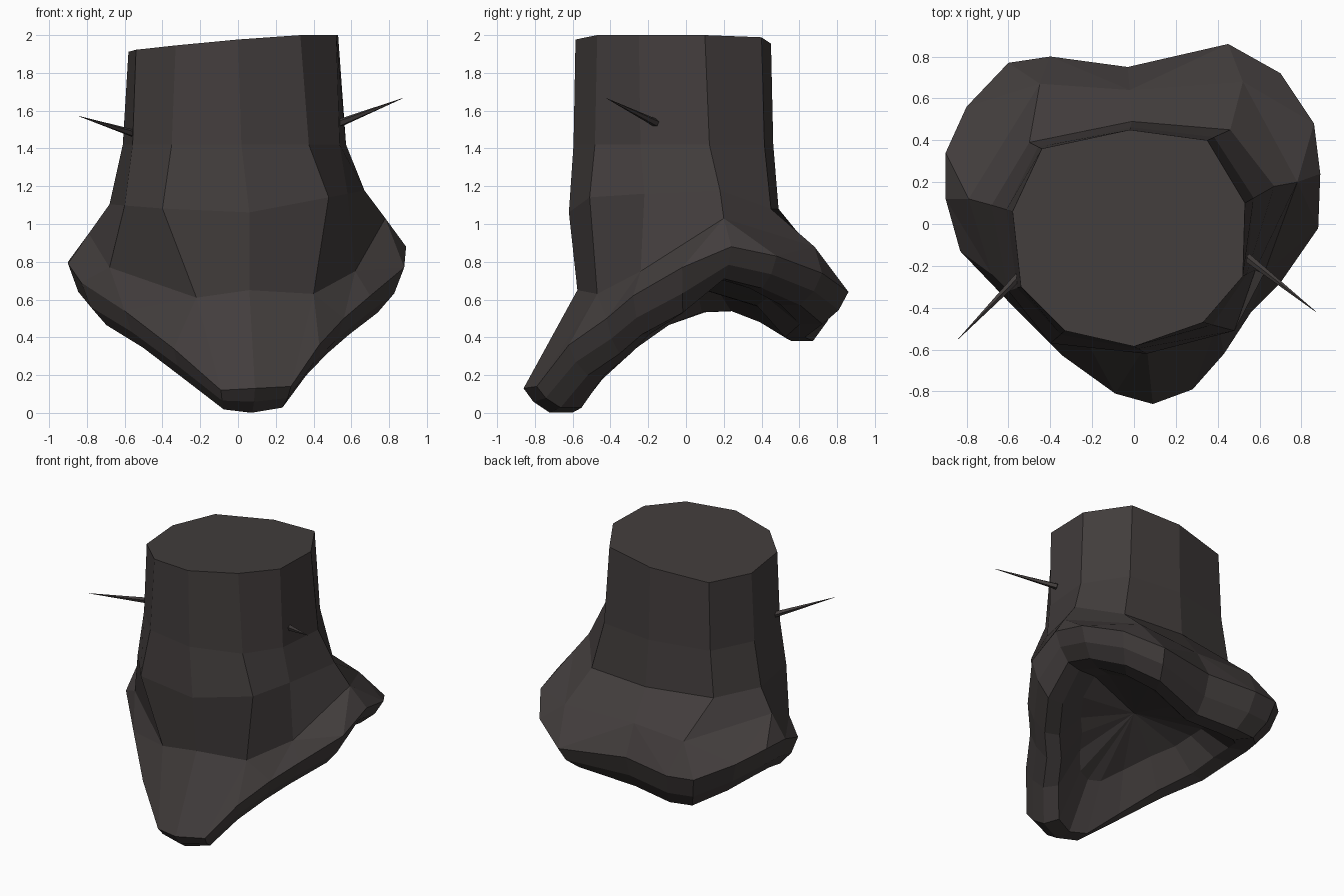
import bpy, bmesh
from mathutils import Vector

if "Cube" in bpy.data.objects:
    bpy.data.objects.remove(bpy.data.objects["Cube"])

bark = bpy.data.materials.new("dark_bark_brown")
bark.diffuse_color = (0.055, 0.047, 0.046, 1)
bark.use_nodes = True
bark.node_tree.nodes["Principled BSDF"].inputs["Base Color"].default_value = bark.diffuse_color


def finish(bm, name):
    bmesh.ops.recalc_face_normals(bm, faces=bm.faces[:])
    mesh = bpy.data.meshes.new(name)
    bm.to_mesh(mesh)
    bm.free()
    mesh.materials.append(bark)
    obj = bpy.data.objects.new(name, mesh)
    bpy.context.collection.objects.link(obj)
    return obj


# Ten-sided outlines, counter-clockwise from the front
top_xy = [(0, -.585), (.33, -.47), (.52, -.25), (.53, .10), (.35, .40),
          (-.02, .45), (-.44, .36), (-.58, .06), (-.54, -.30), (-.33, -.51)]
waist_xy = [(.06, -.62), (.48, -.51), (.58, -.22), (.67, .18), (.46, .45),
            (-.01, .49), (-.50, .39), (-.68, .09), (-.60, -.32), (-.40, -.57)]
top = [Vector((x, y, min(2, 1.965 + .09 * x - .02 * y))) for x, y in top_xy]
waist = [Vector((x, y, 1.05 + .08 * abs(x) + .11 * max(0, x))) for x, y in waist_xy]
waist[4].z = waist[5].z = 1.08
neck = []
for a, b in zip(top, waist):
    p = a.lerp(b, .30)
    p.z = 1.42
    neck.append(p)

# Flare below the waist
flare = [Vector(p) for p in [
    (.06, -.575, .65), (.40, -.47, .63), (.62, -.24, .75), (.78, .20, 1.03),
    (.52, .68, .88), (-.02, .64, .87), (-.45, .67, .86), (-.79, .12, .95),
    (-.68, -.24, .77), (-.22, -.57, .61)]]

# Twenty-sided saddle-shaped rim
rim = [Vector(p) for p in [
    (.09, -.86, .13), (.28, -.79, .14), (.43, -.62, .36), (.56, -.42, .50),
    (.70, -.28, .62), (.88, -.02, .77), (.89, .24, .88), (.86, .48, .83),
    (.70, .72, .74), (.45, .86, .64), (-.03, .75, .66), (-.40, .80, .64),
    (-.60, .77, .65), (-.80, .56, .74), (-.90, .34, .80), (-.90, .12, .79),
    (-.83, -.13, .69), (-.60, -.37, .54), (-.34, -.63, .34), (-.09, -.81, .12)]]


def inset(scale, z_of):
    """Copy the rim inwards; z_of maps (upper z, lower z) to a height."""
    ring = []
    for p in rim:
        thick = .12 + .13 * min(1, p.y + .86)
        if p.x > .3 and p.y > .1:          # the back right lobe is thinner
            thick = .16
        low = max(0, p.z - thick)
        if p.y < -.7:
            low += .15 * abs(p.x - .1)
        ring.append(Vector((p.x * scale, p.y * scale, z_of(p.z, low))))
    return ring


# Rounded lip, then the shallow hollow underside
under = [inset(.94, lambda u, l: u * .4 + l * .6),
         inset(.84, lambda u, l: max(0, l - .01)),
         inset(.70, lambda u, l: max(0, l - .01)),
         inset(.50, lambda u, l: .33 + .58 * l)]

# Trunk: skin the rings from the cut top down and back up inside the rim
bm = bmesh.new()
rings = [[bm.verts.new(p) for p in ring]
         for ring in [top, neck, waist, flare, rim] + under]
bm.faces.new(rings[0])
for a, b in zip(rings, rings[1:]):
    n, m = len(a), len(b)
    for i in range(n):
        j = (i + 1) % n
        if n == m:
            bm.faces.new((a[i], b[i], b[j], a[j]))
        else:
            k = 2 * i
            bm.faces.new((a[i], b[k], b[k + 1]))
            bm.faces.new((a[i], b[k + 1], a[j]))
            bm.faces.new((a[j], b[k + 1], b[(k + 2) % m]))
centre = bm.verts.new((0, 0, .68))
last = rings[-1]
for i in range(len(last)):
    bm.faces.new((last[i], last[(i + 1) % len(last)], centre))
finish(bm, "trunk")


# Thin thorns on both sides of the neck
def thorn(name, base, tip):
    base, tip = Vector(base), Vector(tip)
    axis = tip - base
    bm = bmesh.new()
    bmesh.ops.create_cone(bm, cap_ends=True, segments=5, radius1=.022, radius2=0.001,
                          depth=axis.length)
    obj = finish(bm, name)
    obj.location = (base + tip) / 2
    obj.rotation_mode = 'QUATERNION'
    obj.rotation_quaternion = axis.to_track_quat('Z', 'Y')


thorn("left_thorn", (-.54, -.24, 1.475), (-.84, -.55, 1.57))
thorn("right_thorn", (.54, -.16, 1.535), (.87, -.42, 1.665))
